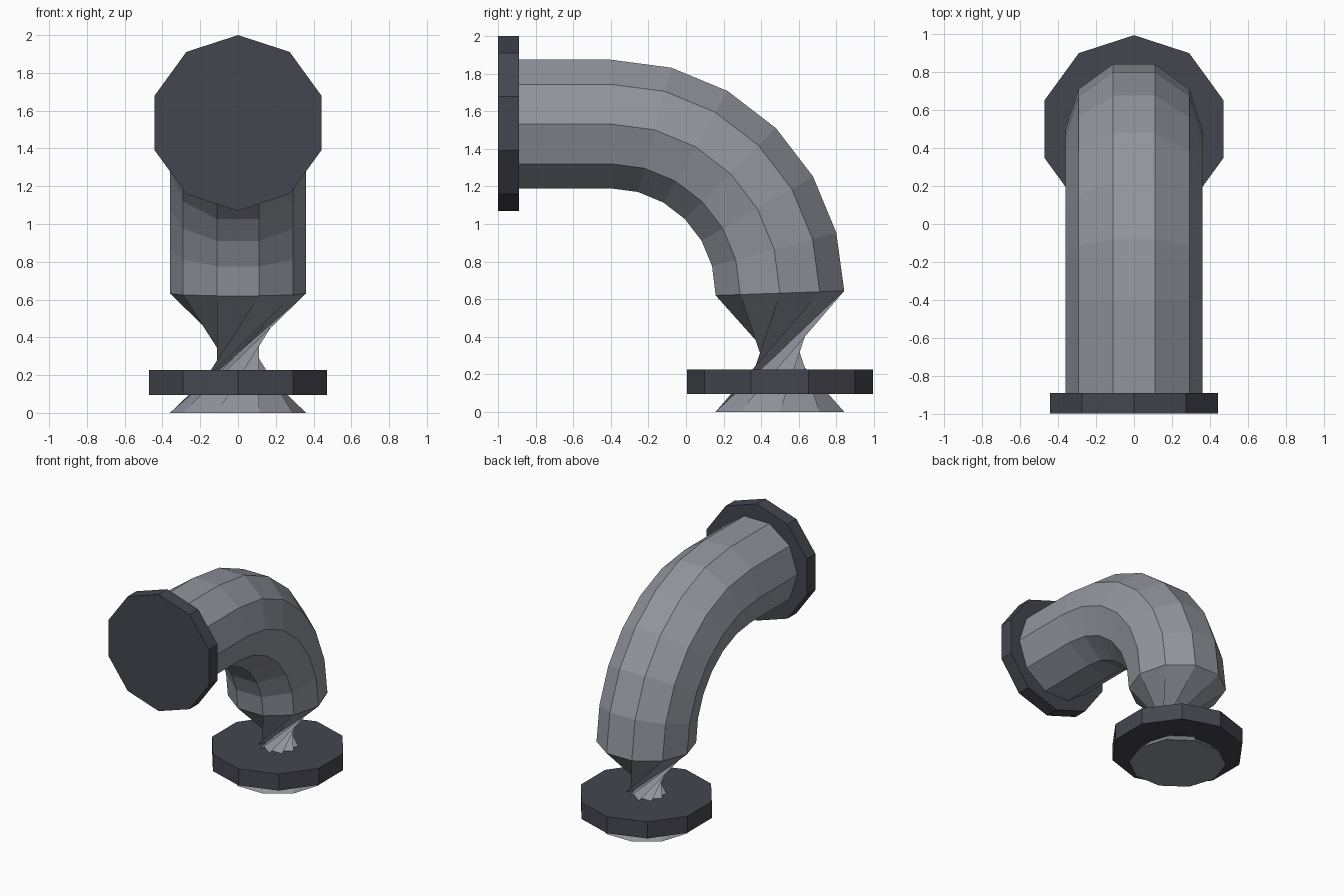
import bpy, bmesh
from math import sin, cos, pi, radians
from mathutils import Vector, Matrix

if "Cube" in bpy.data.objects:
    bpy.data.objects.remove(bpy.data.objects["Cube"])

SIDES, R = 10, 0.36


def material(name, rgb):
    m = bpy.data.materials.new(name)
    m.diffuse_color = (*rgb, 1)
    m.use_nodes = True
    m.node_tree.nodes["Principled BSDF"].inputs["Base Color"].default_value = m.diffuse_color
    return m


def finish(bm, name, mat):
    bmesh.ops.recalc_face_normals(bm, faces=bm.faces)
    mesh = bpy.data.meshes.new(name)
    bm.to_mesh(mesh)
    bm.free()
    mesh.materials.append(mat)
    ob = bpy.data.objects.new(name, mesh)
    bpy.context.collection.objects.link(ob)
    return ob


def ring(bm, y, z, tilt, twist=0.0):
    # ten-sided section; tilt turns it from flat (0) to upright (90)
    t = radians(tilt)
    verts = []
    for i in range(SIDES):
        a = 2 * pi * i / SIDES + radians(twist)
        u, v = R * cos(a), R * sin(a)
        verts.append(bm.verts.new((u, y + v * cos(t), z + v * sin(t))))
    return verts


def flange(name, centre, radius, depth, rotation):
    bm = bmesh.new()
    bmesh.ops.create_cone(bm, cap_ends=True, segments=SIDES, radius1=radius,
                          radius2=radius, depth=depth,
                          matrix=Matrix.Translation(centre) @ rotation)
    return finish(bm, name, dark)


steel = material("pipe_grey", (0.29, 0.30, 0.34))
dark = material("flange_grey", (0.06, 0.06, 0.08))

# Pipe: twisted foot, quarter bend, straight run to the front
bm = bmesh.new()
foot = ring(bm, 0.5, 0, 0, -144)
bend = [ring(bm, -0.4 + 0.9 * cos(radians(a)), 0.632 + 0.9 * sin(radians(a)), max(a, 2))
        for a in range(0, 91, 15)]
bend.append(ring(bm, -0.93, 1.532, 90))
for i in range(SIDES):
    j = (i + 1) % SIDES
    # foot quads folded along the diagonal through the pipe axis
    bm.faces.new((foot[i], bend[0][j], bend[0][i]))
    bm.faces.new((foot[i], foot[j], bend[0][j]))
    for lo, hi in zip(bend, bend[1:]):
        bm.faces.new((lo[i], lo[j], hi[j], hi[i]))
bm.faces.new(foot[::-1])
bm.faces.new(bend[-1])
finish(bm, "bent_pipe", steel)

# Flanges, one corner pointing to the back / up
flange("foot_flange", Vector((0, 0.5, 0.16)), 0.495, 0.132, Matrix.Identity(4))
flange("front_flange", Vector((0, -0.945, 1.535)), 0.465, 0.11,
       Matrix.Rotation(pi / 2, 4, 'X'))
